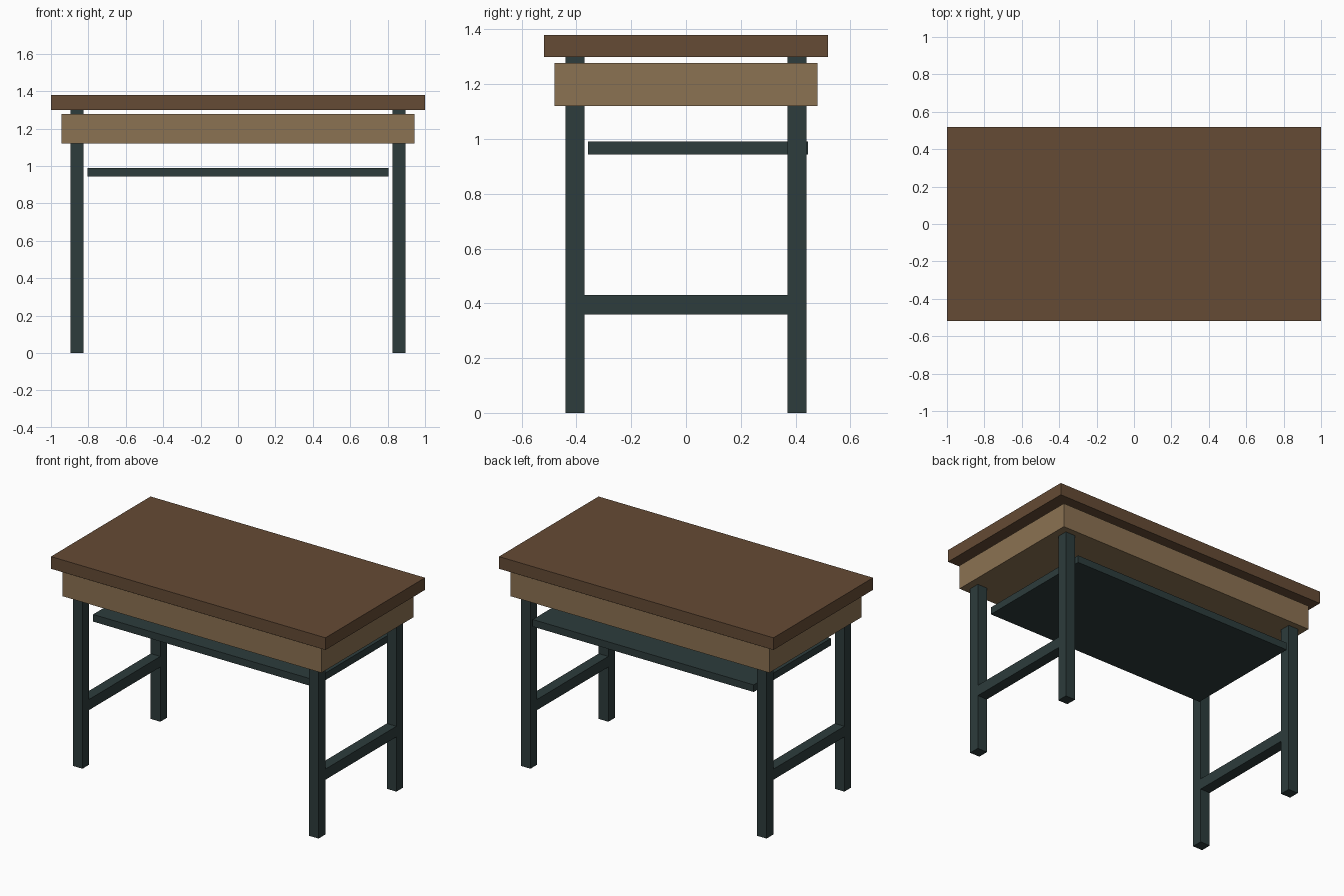
import bpy

cube = bpy.data.objects.get("Cube")
if cube:
    bpy.data.objects.remove(cube, do_unlink=True)


def make_material(name, rgb):
    mat = bpy.data.materials.new(name)
    mat.use_nodes = True
    mat.diffuse_color = (*rgb, 1)
    mat.node_tree.nodes["Principled BSDF"].inputs["Base Color"].default_value = (*rgb, 1)
    return mat


dark_wood = make_material("dark wood", (0.13, 0.07, 0.035))
light_wood = make_material("light wood", (0.26, 0.168, 0.085))
painted_steel = make_material("dark green steel", (0.026, 0.045, 0.045))


def box(name, low, high, mat):
    """Box spanning two opposite corners."""
    center = [(a + b) / 2 for a, b in zip(low, high)]
    bpy.ops.mesh.primitive_cube_add(size=1, location=center)
    obj = bpy.context.object
    obj.name = name
    obj.scale = [b - a for a, b in zip(low, high)]
    bpy.ops.object.transform_apply(location=False, rotation=False, scale=True)
    obj.data.materials.append(mat)
    return obj


# Table top and the drawer case beneath it
box("table_top", (-1, -0.518, 1.30), (1, 0.518, 1.38), dark_wood)
box("drawer_case", (-0.944, -0.48, 1.12), (0.944, 0.48, 1.278), light_wood)

# Shelf slung under the case, set toward the back
box("under_shelf", (-0.805, -0.358, 0.943), (0.805, 0.445, 0.99), painted_steel)

# Legs and side stretchers, one pair per side
leg = 0.07
for side, cx in (("right", -0.86), ("left", 0.86)):
    x0, x1 = cx - leg / 2, cx + leg / 2
    for end, cy in (("front", -0.405), ("back", 0.405)):
        box(f"{end}_{side}_leg", (x0, cy - leg / 2, 0), (x1, cy + leg / 2, 1.30), painted_steel)
    box(f"{side}_stretcher", (x0, -0.37, 0.36), (x1, 0.37, 0.43), painted_steel)
